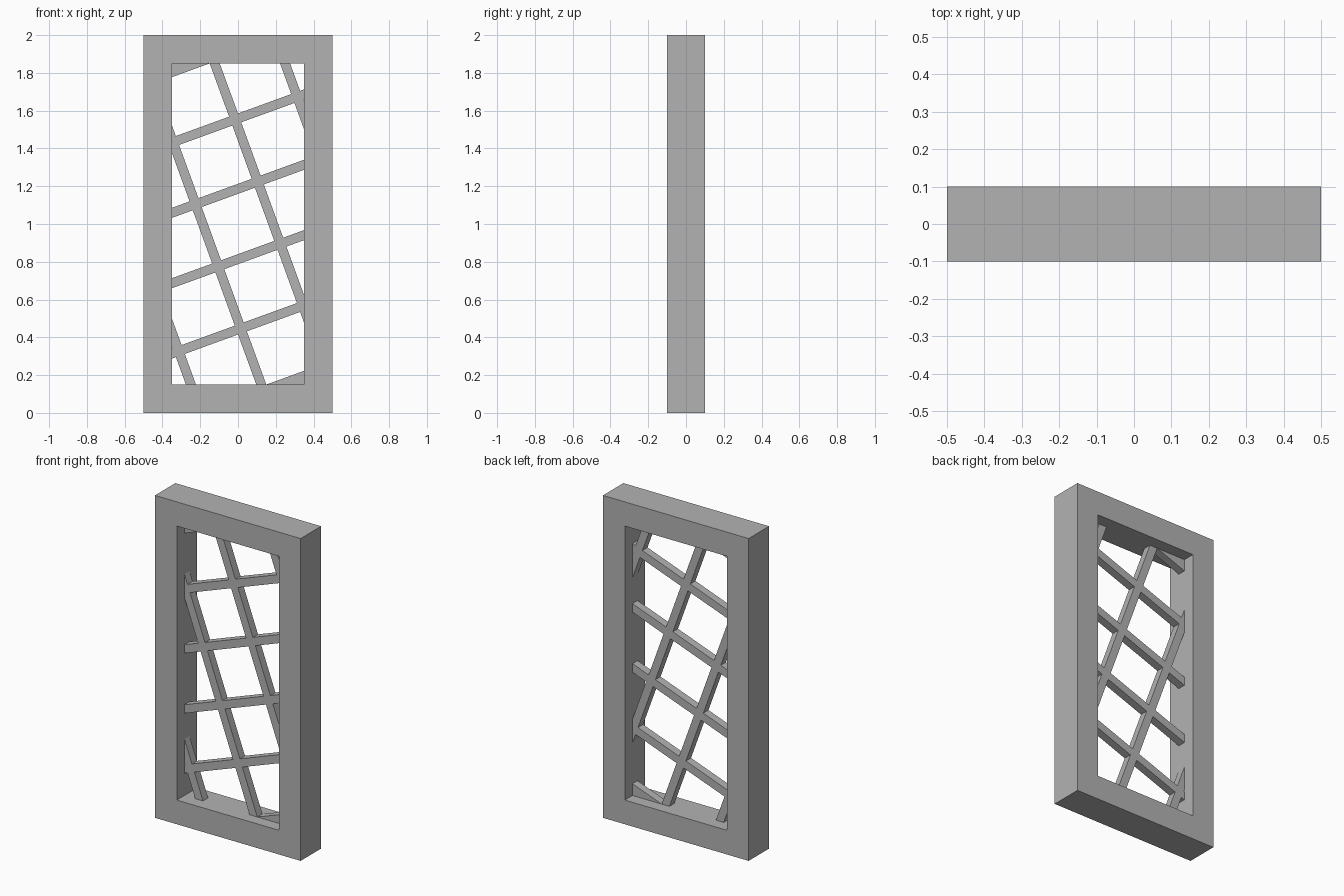
import bpy
import bmesh
from math import radians
from mathutils import Matrix, Vector

default = bpy.data.objects.get("Cube")
if default:
    bpy.data.objects.remove(default, do_unlink=True)

WIDTH, DEPTH, HEIGHT = 1.0, 0.2, 2.0
BORDER = 0.15           # frame member width
BAR = 0.05              # lattice bar width and depth
PITCH = 0.35            # spacing of the bars
TILT = radians(20)
CENTRE = Vector((0, 0, HEIGHT / 2))

grey = bpy.data.materials.new("plain grey")
grey.use_nodes = True
grey.diffuse_color = (0.45, 0.45, 0.45, 1)
grey.node_tree.nodes["Principled BSDF"].inputs["Base Color"].default_value = grey.diffuse_color


def make_object(name, bm):
    bmesh.ops.recalc_face_normals(bm, faces=bm.faces)
    mesh = bpy.data.meshes.new(name)
    bm.to_mesh(mesh)
    bm.free()
    mesh.materials.append(grey)
    obj = bpy.data.objects.new(name, mesh)
    bpy.context.collection.objects.link(obj)
    return obj


def add_box(bm, size, matrix):
    bmesh.ops.create_cube(bm, size=1, matrix=matrix @ Matrix.Diagonal((*size, 1)))


def rectangle(bm, w, h, y):
    corners = ((-1, -1), (1, -1), (1, 1), (-1, 1))
    return [bm.verts.new(CENTRE + Vector((sx * w / 2, y, sz * h / 2))) for sx, sz in corners]


# Rectangular frame: four loops joined into a closed ring
bm = bmesh.new()
inner_w, inner_h = WIDTH - 2 * BORDER, HEIGHT - 2 * BORDER
loops = [rectangle(bm, WIDTH, HEIGHT, -DEPTH / 2), rectangle(bm, WIDTH, HEIGHT, DEPTH / 2),
         rectangle(bm, inner_w, inner_h, DEPTH / 2), rectangle(bm, inner_w, inner_h, -DEPTH / 2)]
for a, b in zip(loops, loops[1:] + loops[:1]):
    for i in range(4):
        j = (i + 1) % 4
        bm.faces.new((a[i], a[j], b[j], b[i]))
make_object("frame", bm)

# Lattice panel, let slightly into the frame
bm = bmesh.new()
add_box(bm, (inner_w + 0.01, BAR, inner_h + 0.01), Matrix.Translation(CENTRE))
lattice = make_object("lattice", bm)

# Tilted grid of square openings cut from the panel
bm = bmesh.new()
turn = Matrix.Translation(CENTRE) @ Matrix.Rotation(-TILT, 4, 'Y')
hole = PITCH - BAR
for col in range(-2, 3):
    for row in range(-2, 3):
        add_box(bm, (hole, DEPTH, hole), turn @ Matrix.Translation((col * PITCH, 0, row * PITCH)))
cutter = make_object("lattice_cutter", bm)
cutter.hide_render = True

cut = lattice.modifiers.new("openings", 'BOOLEAN')
cut.operation = 'DIFFERENCE'
cut.solver = 'EXACT'
cut.object = cutter

# Keep the cut panel and drop the helper
graph = bpy.context.evaluated_depsgraph_get()
result = bpy.data.meshes.new_from_object(lattice.evaluated_get(graph))
lattice.modifiers.clear()
lattice.data = result
bpy.data.objects.remove(cutter, do_unlink=True)
